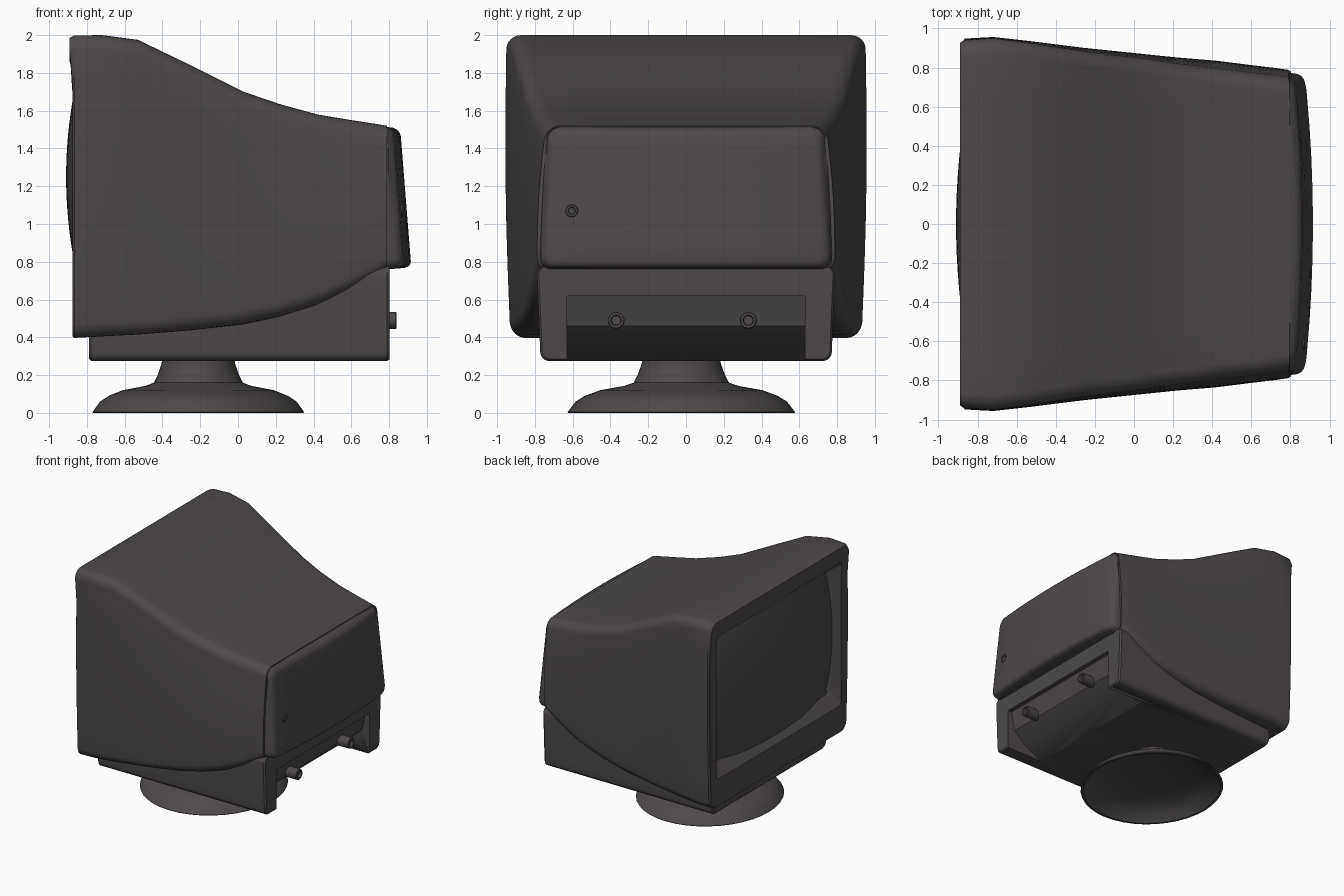
import bpy, bmesh, math
from mathutils import Matrix, Vector

if "Cube" in bpy.data.objects:
    bpy.data.objects.remove(bpy.data.objects["Cube"])

mat = bpy.data.materials.new("charcoal plastic")
mat.diffuse_color = (0.075, 0.068, 0.066, 1)
mat.use_nodes = True
mat.node_tree.nodes["Principled BSDF"].inputs["Base Color"].default_value = mat.diffuse_color


def finish(name, bm, angle=35):
    bmesh.ops.remove_doubles(bm, verts=bm.verts, dist=1e-5)
    bmesh.ops.recalc_face_normals(bm, faces=bm.faces)
    me = bpy.data.meshes.new(name)
    bm.to_mesh(me)
    bm.free()
    ob = bpy.data.objects.new(name, me)
    bpy.context.collection.objects.link(ob)
    me.materials.append(mat)
    bpy.ops.object.select_all(action='DESELECT')
    ob.select_set(True)
    bpy.context.view_layer.objects.active = ob
    bpy.ops.object.shade_smooth_by_angle(angle=math.radians(angle))
    return ob


def ring(xf, zt, zb, wt, wb, r, bulge=0.0):
    """Rounded trapezoid section in the yz plane; xf gives x for (y, z)."""
    w = (wt + wb) / 2
    h = zt - zb
    corners = [(w - r, zt - r, 0), (-w + r, zt - r, 90),
               (-w + r, zb + r, 180), (w - r, zb + r, 270)]
    arcs = [[(cy + r * math.cos(math.radians(a + 15 * i)),
              cz + r * math.sin(math.radians(a + 15 * i))) for i in range(7)]
            for cy, cz, a in corners]
    pts = []
    for k in range(4):
        pts += arcs[k]
        p, q = arcs[k][-1], arcs[(k + 1) % 4][0]
        pts += [(p[0] + (q[0] - p[0]) * i / 8, p[1] + (q[1] - p[1]) * i / 8) for i in range(1, 8)]
    out = []
    for y, z in pts:
        t = (z - zb) / h
        y *= (wb + (wt - wb) * t + bulge * math.sin(math.pi * t)) / w
        out.append(Vector((xf(y, z) if callable(xf) else xf, y, z)))
    return out


def loft(bm, rings, cap_start=False, cap_end=False):
    vs = [[bm.verts.new(p) for p in r] for r in rings]
    n = len(vs[0])
    for a, b in zip(vs, vs[1:]):
        for i in range(n):
            j = (i + 1) % n
            bm.faces.new((a[i], a[j], b[j], b[i]))
    if cap_start:
        bm.faces.new(vs[0])
    if cap_end:
        bm.faces.new(vs[-1])


# Main shell with the screen bezel folded into its front
def front_x(y, z):
    return -0.876 - 0.015 * min(1, max(0, (z - 1.80) / 0.06))


rings = [ring(-0.76, 1.78, 0.76, 0.77, 0.77, 0.05),
         ring(front_x, 1.86, 0.63, 0.84, 0.84, 0.03),
         ring(front_x, 1.985, 0.405, 0.925, 0.91, 0.07, 0.015)]
stations = [(-0.865, 1.998, 0.397, 0.94, 0.925), (-0.72, 2.0, 0.405, 0.95, 0.93),
            (-0.53, 1.975, 0.415, 0.925, 0.915), (-0.25, 1.84, 0.437, 0.88, 0.89),
            (0.03, 1.70, 0.47, 0.845, 0.865), (0.22, 1.635, 0.51, 0.815, 0.85),
            (0.42, 1.58, 0.57, 0.79, 0.835), (0.58, 1.553, 0.64, 0.77, 0.815),
            (0.73, 1.53, 0.72, 0.75, 0.797), (0.79, 1.52, 0.755, 0.742, 0.788)]
rings += [ring(*s, 0.075, 0.015) for s in stations]
bm = bmesh.new()
loft(bm, rings, cap_end=True)
finish("main_shell", bm)


# Rear hood: bulged, sloping back panel
def rear_x(y, z):
    return 0.912 - 0.04 * (y / 0.75) ** 2 - 0.08 * (z - 0.84)


rings = [ring(0.72, 1.515, 0.76, 0.735, 0.775, 0.06, 0.005),
         ring(0.795, 1.513, 0.76, 0.735, 0.775, 0.06, 0.005)]
for inset, back in ((0.004, 0.035), (0.015, 0.016), (0.03, 0.005), (0.05, 0)):
    rings.append(ring(lambda y, z, b=back: rear_x(y, z) - b, 1.513 - inset, 0.765 + inset * 0.7,
                      0.735 - inset, 0.775 - inset, 0.06))
for s in (0.75, 0.5, 0.25, 0.02):
    ps = [Vector((0, p.y * s, 1.13 + (p.z - 1.13) * s)) for p in rings[5]]
    rings.append([Vector((rear_x(p.y, p.z), p.y, p.z)) for p in ps])
bm = bmesh.new()
loft(bm, rings, True, True)
finish("rear_hood", bm)

# Domed screen glass
bm = bmesh.new()
bmesh.ops.create_grid(bm, x_segments=20, y_segments=20, size=1)
for v in bm.verts:
    y, dz = v.co.x * 0.80, v.co.y * 0.56
    v.co = (-0.91 + 0.14 * y * y + 0.21 * dz * dz, y, 1.25 + dz)
if sum(f.normal.x for f in bm.faces) > 0:
    bmesh.ops.reverse_faces(bm, faces=bm.faces)
finish("screen_glass", bm)

# Lower body with connector recess
bm = bmesh.new()
loft(bm, [ring(x, 0.775, 0.275 + d, 0.79 - d, 0.77 - d, 0.045)
          for x, d in ((-0.79, 0.012), (-0.778, 0), (0.79, 0), (0.803, 0.01))], True, True)
body = finish("lower_body", bm)

bm = bmesh.new()
profile = [(0.95, 0.62), (0.765, 0.62), (0.73, 0.46), (0.62, 0.36), (0.42, 0.26), (0.95, 0.26)]
loft(bm, [[Vector((x, y, z)) for x, z in profile] for y in (-0.63, 0.63)], True, True)
cutter = finish("recess_cutter", bm)
cutter.hide_render = True
cutter.hide_viewport = False
cutter.display_type = 'WIRE'
mod = body.modifiers.new("recess", 'BOOLEAN')
mod.object = cutter
mod.operation = 'DIFFERENCE'
mod.solver = 'EXACT'
# bake the cut, then drop the helper
bpy.ops.object.select_all(action='DESELECT')
bpy.context.view_layer.objects.active = body
body.select_set(True)
bpy.ops.object.modifier_apply(modifier="recess")
bpy.data.objects.remove(cutter)


def lathe(name, profile, matrix, steps=40):
    bm = bmesh.new()
    loft(bm, [[Vector((r * math.cos(2 * math.pi * i / steps), r * math.sin(2 * math.pi * i / steps), z))
               for i in range(steps)] for r, z in profile], True, True)
    bm.transform(matrix)
    return finish(name, bm)


# Swivel stand, hollow underneath
lathe("swivel_stand", [(0.19, 0.30), (0.195, 0.26), (0.215, 0.20), (0.235, 0.16), (0.28, 0.143),
                       (0.40, 0.12), (0.475, 0.09), (0.52, 0.06), (0.56, 0.005), (0.557, 0),
                       (0.54, 0.0), (0.48, 0.06), (0.38, 0.10), (0.2, 0.12), (0.01, 0.125)],
      Matrix.Translation((-0.21, -0.025, 0)) @ Matrix.Diagonal((1, 1.075, 1, 1)))

# Rear knobs and screw, with hollow ends
turn = Matrix.Rotation(math.pi / 2, 4, 'Y')
for i, y in enumerate((-0.37, 0.33)):
    lathe(f"knob_{i + 1}", [(0.045, -0.10), (0.045, 0.035), (0.04, 0.04), (0.028, 0.04),
                            (0.024, 0.02), (0.002, 0.02)],
          Matrix.Translation((0.80, y, 0.49)) @ turn, 20)
lathe("hood_screw", [(0.034, -0.03), (0.034, 0.004), (0.03, 0.008), (0.02, 0.008),
                     (0.016, 0.002), (0.002, 0.002)],
      Matrix.Translation((rear_x(-0.605, 1.07), -0.605, 1.07)) @ turn, 20)
